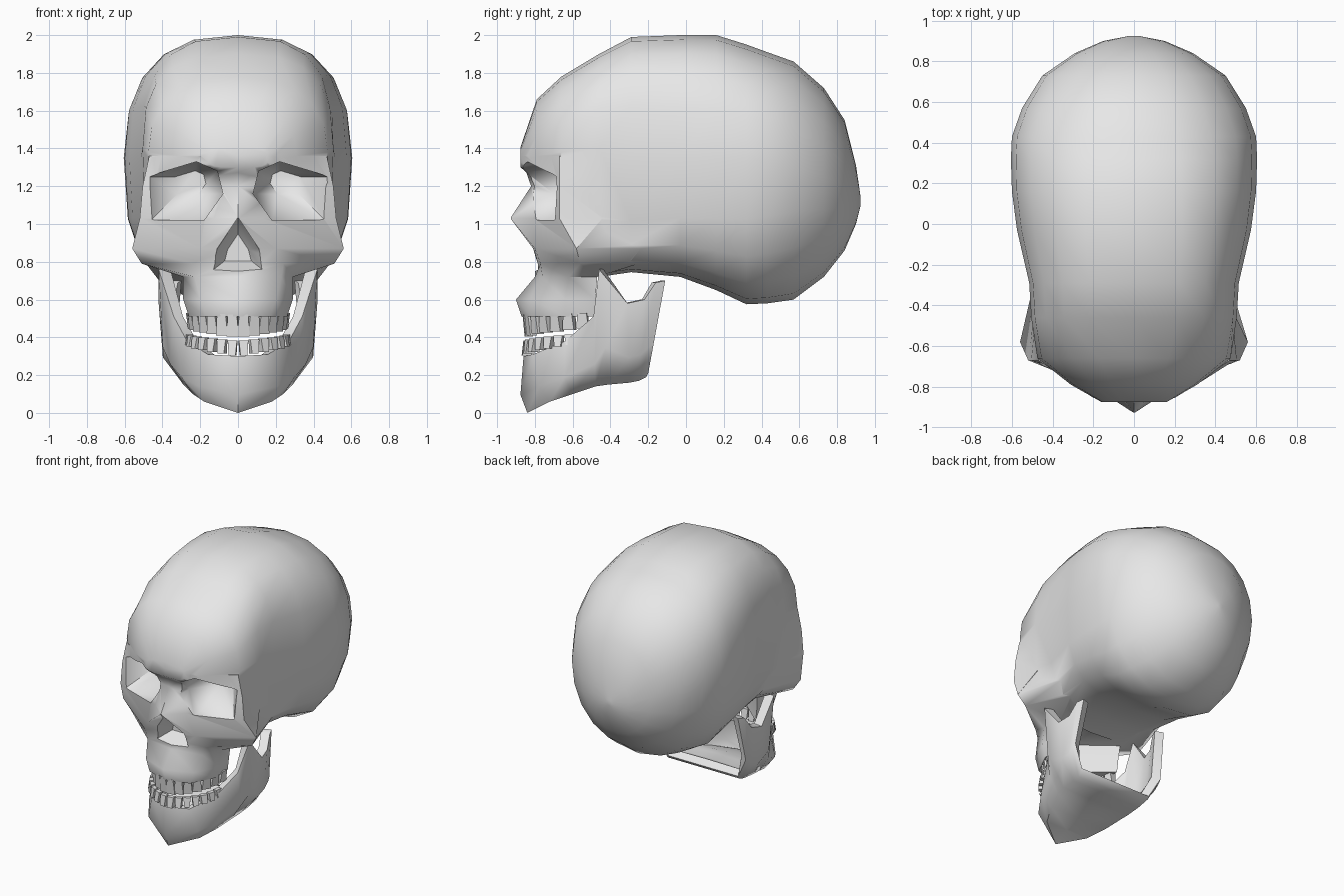
import bpy
import bmesh
from math import sin, cos, pi, radians, copysign
from mathutils import Vector, Matrix

if "Cube" in bpy.data.objects:
    bpy.data.objects.remove(bpy.data.objects["Cube"])

# One plain bone colour
bone = bpy.data.materials.new("bone_grey")
bone.use_nodes = True
bone.diffuse_color = (0.8, 0.8, 0.8, 1)
bone.node_tree.nodes["Principled BSDF"].inputs["Base Color"].default_value = bone.diffuse_color


def make_object(name, bm, recalc=True):
    if recalc:
        bmesh.ops.recalc_face_normals(bm, faces=bm.faces)
    mesh = bpy.data.meshes.new(name)
    bm.to_mesh(mesh)
    bm.free()
    mesh.materials.append(bone)
    obj = bpy.data.objects.new(name, mesh)
    bpy.context.collection.objects.link(obj)
    return obj


def loft(name, rings):
    """Closed solid through rings with equal point counts."""
    bm = bmesh.new()
    loops = [[bm.verts.new(p) for p in ring] for ring in rings]
    n = len(loops[0])
    for a, b in zip(loops, loops[1:]):
        for i in range(n):
            j = (i + 1) % n
            bm.faces.new((a[i], a[j], b[j], b[i]))
    bm.faces.new(loops[0])
    bm.faces.new(loops[-1])
    return make_object(name, bm)


def activate(obj):
    bpy.ops.object.select_all(action='DESELECT')
    obj.select_set(True)
    bpy.context.view_layer.objects.active = obj


def apply_modifier(obj, kind, **settings):
    mod = obj.modifiers.new(kind.lower(), kind)
    for key, value in settings.items():
        setattr(mod, key, value)
    activate(obj)
    bpy.ops.object.modifier_apply(modifier=mod.name)


def combine(obj, other, operation):
    apply_modifier(obj, 'BOOLEAN', operation=operation, solver='EXACT', object=other)
    bpy.data.objects.remove(other)


def smooth(obj, degrees):
    activate(obj)
    bpy.ops.object.shade_smooth_by_angle(angle=radians(degrees))


# Braincase: boxy ovals along y, as (y, top, bottom, half width, widest height)
stations = [
    (-.875, 1.41, 1.3, .16, 1.36), (-.79, 1.66, 1.22, .31, 1.36),
    (-.66, 1.78, 1.0, .475, 1.38), (-.46, 1.9, .72, .505, 1.4),
    (-.29, 1.99, .745, .515, 1.35), (-.03, 2.0, .72, .575, 1.35),
    (.16, 2.0, .65, .6, 1.35), (.32, 1.95, .575, .605, 1.35),
    (.43, 1.91, .58, .6, 1.33), (.57, 1.86, .6, .55, 1.3),
    (.73, 1.72, .72, .45, 1.25), (.84, 1.55, .86, .29, 1.2),
    (.9, 1.31, 1.0, .15, 1.15), (.925, 1.14, 1.1, .02, 1.12)]
SIDES = 20


def oval(y, top, bottom, width, middle):
    back = min(1, max(0, (y + .3) / .9))
    upper = 2.3 if y < -.6 else 2.8 - .6 * back
    ring = []
    for i in range(SIDES):
        c, s = cos(2 * pi * i / SIDES), sin(2 * pi * i / SIDES)
        power = 2 / (upper if s > 0 else 4 - 1.9 * back)
        height = top - middle if s > 0 else middle - bottom
        ring.append((copysign(abs(c) ** power, c) * width, y,
                     middle + copysign(abs(s) ** power, s) * height))
    return ring


skull = loft("skull", [oval(*s) for s in stations])

# Face: half outlines at each height, front to back, mirrored to full rings
face_rows = [
    (1.36, [(0, -.875), (.2, -.855), (.47, -.67), (.46, -.3), (0, -.3)]),
    (1.2, [(0, -.82), (.1, -.8), (.505, -.67), (.46, -.2), (0, -.2)]),
    (1.03, [(0, -.93), (.13, -.81), (.52, -.67), (.46, -.15), (0, -.15)]),
    (.87, [(0, -.82), (.2, -.8), (.56, -.58), (.43, -.15), (0, -.2)]),
    (.79, [(0, -.8), (.24, -.77), (.51, -.56), (.36, -.25), (0, -.4)]),
    (.72, [(0, -.8), (.23, -.76), (.29, -.62), (.27, -.47), (0, -.68)]),
    (.6, [(0, -.9), (.2, -.82), (.29, -.64), (.26, -.48), (0, -.7)]),
    (.51, [(0, -.87), (.17, -.82), (.26, -.64), (.25, -.48), (0, -.7)])]


def mirrored(z, half):
    left = [(-x, y) for x, y in reversed(half) if x > 0]
    return [(x, y, z) for x, y in half + left]


combine(skull, loft("face", [mirrored(z, half) for z, half in face_rows]), 'UNION')


# Bowl cutters for the openings: straight to the rim, then narrowing to a focus
def cutter(outline, focus, front, rim, back, scale):
    cx, cz = focus
    rings = [[(cx + (x - cx) * k, y, cz + (z - cz) * k) for x, z in outline]
             for y, k in ((front, 1), (rim, 1), (back, scale))]
    obj = loft("cutter", rings)
    obj.hide_render = True
    return obj


socket = [(.485, 1.25), (.22, 1.33), (.11, 1.28), (.08, 1.16), (.18, 1.02), (.46, 1.02)]
nostril = [(0, 1.035), (.11, .87), (.14, .75), (-.14, .75), (-.11, .87)]
for side in (1, -1):
    outline = [(x * side, z) for x, z in socket]
    combine(skull, cutter(outline, (.23 * side, 1.25), -.95, -.7, -.52, .4), 'DIFFERENCE')
combine(skull, cutter(nostril, (0, .86), -.96, -.8, -.69, .5), 'DIFFERENCE')
smooth(skull, 58)

# Lower jaw: wall from chin to hinge (top point, bottom point) with a closed floor
jaw_stations = [
    ((0, -.86, .3), (0, -.84, 0)),
    ((.16, -.81, .31), (.18, -.72, .06)),
    ((.27, -.64, .38), (.24, -.6, .1)),
    ((.34, -.49, .51), (.28, -.48, .14)),
    ((.42, -.46, .76), (.29, -.41, .15)),
    ((.42, -.31, .58), (.29, -.3, .16)),
    ((.4, -.22, .6), (.29, -.25, .17)),
    ((.38, -.16, .69), (.3, -.21, .19)),
    ((.36, -.11, .7), (.3, -.2, .21))]
bm = bmesh.new()
columns = []
for top, bottom in jaw_stations:
    top, bottom = Vector(top), Vector(bottom)
    middle = bottom.lerp(top, .32)
    middle.x *= 1.2
    middle.y -= .03 * (bottom.y < -.55)
    floor = Vector((0, bottom.y, bottom.z))
    points = (bottom, middle, top) if bottom.x == 0 else (floor, bottom, middle, top)
    columns.append([bm.verts.new(p) for p in points])
columns[0].insert(0, columns[0][0])
for a, b in zip(columns, columns[1:]):
    for k in range(3):
        corners = dict.fromkeys((a[k], b[k], b[k + 1], a[k + 1]))
        bm.faces.new(list(corners))
jaw = make_object("lower_jaw", bm, recalc=False)
apply_modifier(jaw, 'MIRROR')
apply_modifier(jaw, 'SOLIDIFY', thickness=.065, offset=-1)
smooth(jaw, 62)


# Teeth: tapered blocks around an arch, narrow at the root
def teeth(name, count, arch, size, root, tip, lift):
    width, depth = size
    half_x, centre_y, half_y = arch
    bm = bmesh.new()
    for i in range(count):
        t = 2 * i / (count - 1) - 1
        a = t * radians(82)
        shrink = 1 - .3 * abs(t)
        place = (Matrix.Translation((half_x * sin(a), centre_y - half_y * cos(a),
                                     root + lift * abs(t) + (tip - root) * shrink / 2))
                 @ Matrix.Rotation(a, 4, 'Z'))
        verts = bmesh.ops.create_cube(bm, size=1)["verts"]
        for v in verts:
            at_tip = (v.co.z > 0) == (tip > root)
            v.co.x *= width * (1 if at_tip else .72)
            v.co.y *= depth * (.6 if at_tip else 1)
            v.co.z *= abs(tip - root) * shrink
            v.co = place @ v.co
    smooth(make_object(name, bm), 30)


teeth("upper_teeth", 14, (.245, -.5, .335), (.066, .06), .52, .4, .01)
teeth("lower_teeth", 14, (.26, -.58, .265), (.05, .05), .3, .38, .06)
